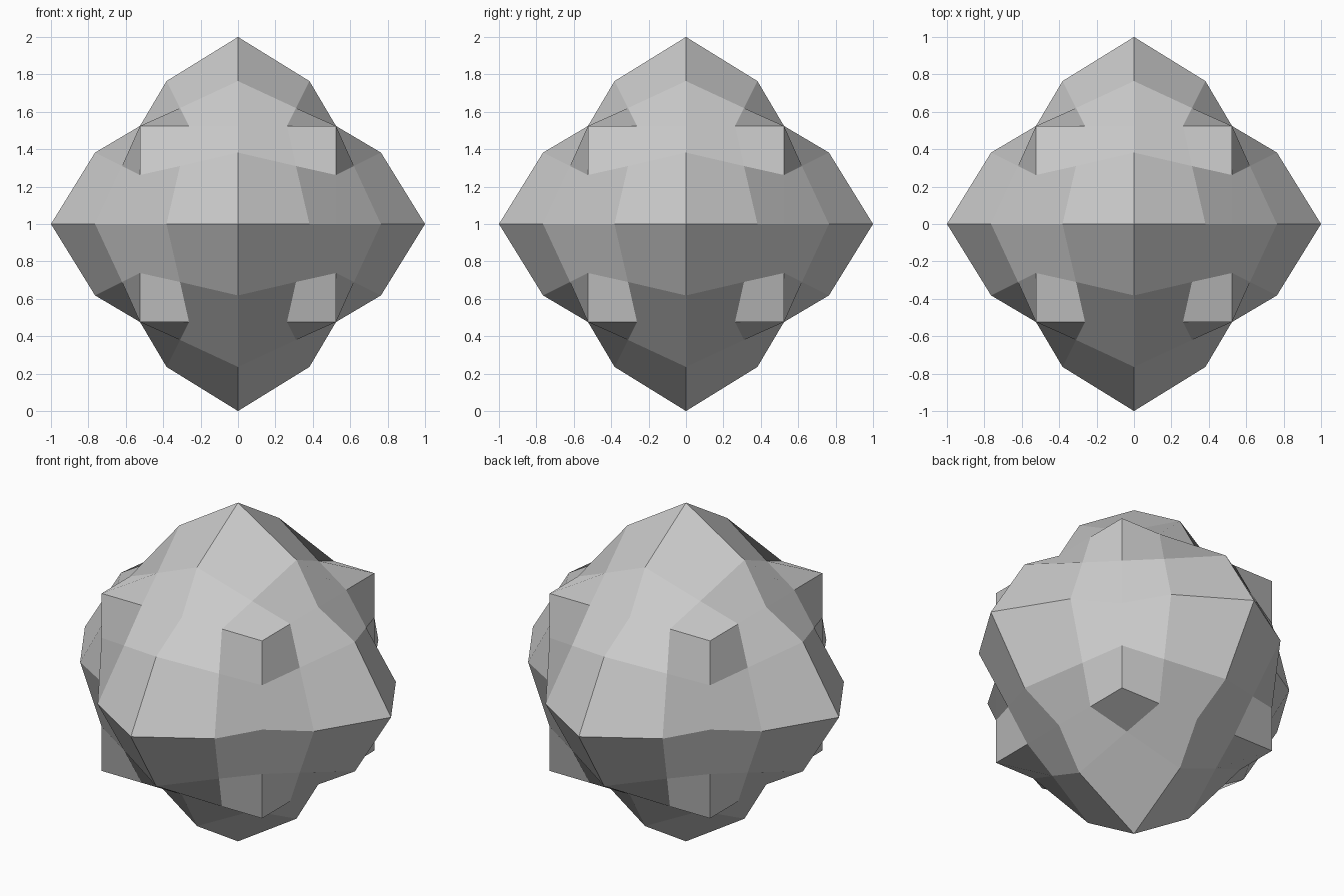
import bpy, bmesh

if "Cube" in bpy.data.objects:
    bpy.data.objects.remove(bpy.data.objects["Cube"])

HALF = 0.524  # half width of the base cube
# Radius factor by how far a point lies from its face centre (sideways steps)
PUSH = {0: 1 / HALF, 1: 0.764 / HALF, 2: 0.62 / HALF}

# Faceted boulder: a cube cut 4 x 4 on each side, with face centres pushed outwards
bm = bmesh.new()
bmesh.ops.create_cube(bm, size=4)
bmesh.ops.subdivide_edges(bm, edges=bm.edges[:], cuts=3, use_grid_fill=True)
for v in bm.verts:
    steps = sorted(round(abs(c)) for c in v.co)      # grid steps 0, 1, 2
    factor = 1.0 if steps[1] == 2 else PUSH[steps[0] + steps[1]]
    v.co *= HALF / 2 * factor
    v.co.z += 1
bmesh.ops.recalc_face_normals(bm, faces=bm.faces[:])

mesh = bpy.data.meshes.new("spiked_block")
bm.to_mesh(mesh)
bm.free()
obj = bpy.data.objects.new("spiked_block", mesh)
bpy.context.collection.objects.link(obj)
